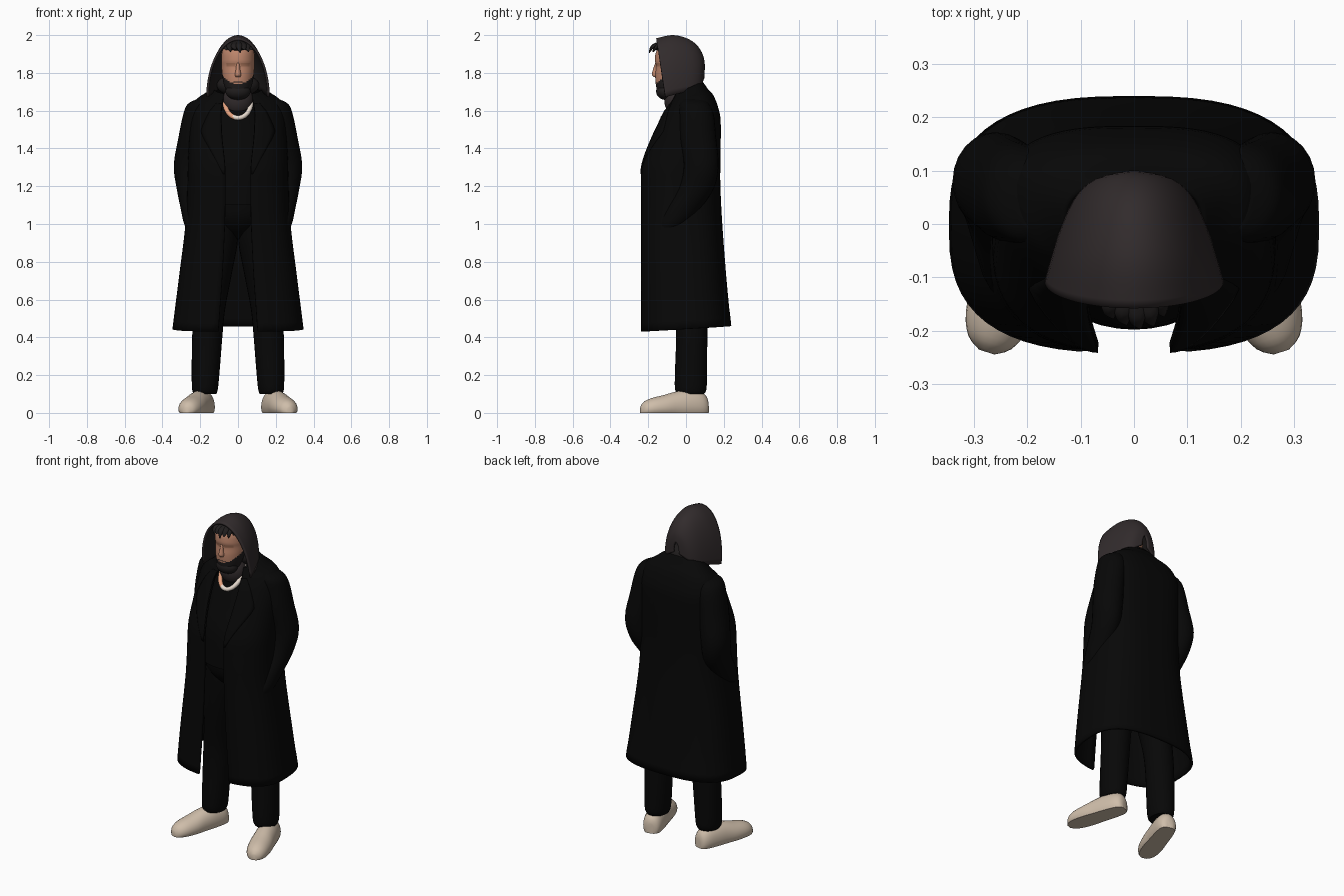
import bpy, bmesh, math
from math import sin, cos, pi
from mathutils import Vector

if "Cube" in bpy.data.objects:
    bpy.data.objects.remove(bpy.data.objects["Cube"])


def mat(name, r, g, b):
    m = bpy.data.materials.new(name)
    m.diffuse_color = (r, g, b, 1)
    m.use_nodes = True
    m.node_tree.nodes["Principled BSDF"].inputs["Base Color"].default_value = m.diffuse_color
    return m


BLACK = mat("coat black", .0022, .0022, .0022)
CHARCOAL = mat("hood charcoal", .031, .024, .025)
HAIR = mat("hair black", .014, .012, .012)
SKIN = mat("skin", .52, .24, .15)
SHADE = mat("eye socket brown", .38, .17, .10)
NECK = mat("neck skin light", .78, .36, .21)
CREAM = mat("necklace cream", .85, .75, .66)
BEIGE = mat("shoe beige", .62, .51, .40)


def smooth(rows, n):
    """Catmull-Rom resampling of keyed rows, n steps per span."""
    out = []
    for i in range(len(rows) - 1):
        p0, p1, p2 = rows[max(i - 1, 0)], rows[i], rows[i + 1]
        p3 = rows[min(i + 2, len(rows) - 1)]
        for k in range(n):
            t = k / n
            out.append([.5 * (2 * b + (c - a) * t + (2 * a - 5 * b + 4 * c - d) * t * t
                              + (3 * b - a - 3 * c + d) * t ** 3)
                        for a, b, c, d in zip(p0, p1, p2, p3)])
    return out + [list(rows[-1])]


def finish(o, mats, mirror=False, thick=0, lining=0, angle=50):
    bpy.context.collection.objects.link(o)
    for m in mats:
        o.data.materials.append(m)
    if thick:
        s = o.modifiers.new("thickness", 'SOLIDIFY')
        s.thickness, s.offset, s.material_offset = thick, -1, lining
    if mirror:
        o.modifiers.new("mirror", 'MIRROR')
    bpy.ops.object.select_all(action='DESELECT')
    o.select_set(True)
    bpy.context.view_layer.objects.active = o
    bpy.ops.object.shade_smooth_by_angle(angle=math.radians(angle))
    return o


def loft(name, rings, mats, closed=True, cap=True, rule=None, **kw):
    bm = bmesh.new()
    vs = [[bm.verts.new(p) for p in r] for r in rings]
    n = len(rings[0])
    for a, b in zip(vs, vs[1:]):
        for j in range(n if closed else n - 1):
            k = (j + 1) % n
            bm.faces.new((a[j], a[k], b[k], b[j]))
    if closed and cap:
        bm.faces.new(vs[0])
        bm.faces.new(vs[-1])
    bmesh.ops.remove_doubles(bm, verts=bm.verts, dist=1e-5)
    bmesh.ops.recalc_face_normals(bm, faces=bm.faces)
    if rule:
        for f in bm.faces:
            f.material_index = rule(f.calc_center_median())
    me = bpy.data.meshes.new(name)
    bm.to_mesh(me)
    bm.free()
    return finish(bpy.data.objects.new(name, me), mats, **kw)


def tube(name, rows, mats, n=24, steps=4, **kw):
    """Horizontal elliptical rings: x, y, z, rx, ry."""
    rings = [[(x + rx * cos(2 * pi * j / n), y + ry * sin(2 * pi * j / n), z) for j in range(n)]
             for x, y, z, rx, ry in smooth(rows, steps)]
    return loft(name, rings, mats, **kw)


def ball(name, c, r, mats, rule=None, u=32, v=24):
    rings = [[(c[0] + r[0] * sin(a) * cos(2 * pi * j / u), c[1] + r[1] * sin(a) * sin(2 * pi * j / u),
               c[2] + r[2] * cos(a)) for j in range(u)] for a in [pi * i / v for i in range(1, v)]]
    return loft(name, rings, mats, rule=rule)


# Coat: open-fronted shell; z, half width, front y, back y, half gap, front and back squareness
COAT = smooth([(.445, .347, -.242, .24, .105, 2.8, 2.7), (.7, .315, -.24, .215, .085, 2.8, 2.7),
               (1.0, .278, -.24, .192, .07, 2.7, 2.7), (1.2, .268, -.24, .182, .068, 2.6, 2.8),
               (1.32, .265, -.234, .182, .07, 2.5, 2.9), (1.46, .258, -.185, .184, .085, 2.3, 2.9),
               (1.58, .25, -.13, .18, .09, 2.1, 2.9), (1.645, .225, -.097, .15, .085, 2.1, 2.7),
               (1.68, .175, -.08, .115, .08, 2.2, 2.4), (1.715, .13, -.065, .088, .075, 2.2, 2.2)], 4)


def coat_ring(z, a, f, b, g, ef, eb, n=56):
    t0 = -math.acos((g / a) ** (ef / 2))
    t1 = pi - t0
    ring = []
    for j in range(n + 1):
        t = t0 + (t1 - t0) * j / n
        c, s = cos(t), sin(t)
        e = ef if s < 0 else eb
        x = a * math.copysign(abs(c) ** (2 / e), c)
        y = (f + b) / 2 + (b - f) / 2 * math.copysign(abs(s) ** (2 / e), s)
        tilt = .06 * y if z < .5 else .45 * y * max(0, (z - 1.6) / .115)
        ring.append((x, y, z + tilt))
    return ring


loft("coat", [coat_ring(*r) for r in COAT], [BLACK], closed=False, thick=.014)

# Lapels: thin notched flaps lying on the coat front
rows = []
for z, a, f, b, g, e, _ in COAT:
    if 1.24 < z < 1.66:
        k = (z - 1.24) / .4
        w = .11 * min(k / .6, 1) if k < .65 else .11 - .2 * (k - .65)
        row = []
        for i in range(6):
            x = g + w * i / 5
            y = (f + b) / 2 - (b - f) / 2 * (1 - (x / a) ** e) ** (1 / e)
            row.append((x, y - .004, z + .45 * y * max(0, (z - 1.6) / .115)))
        rows.append(row)
loft("lapel", rows, [BLACK], closed=False, thick=.006, mirror=True)

# Sleeves, bent at the elbow with the cuffs going into the pockets
tube("sleeve", [(.185, .04, 1.662, .03, .05), (.2, .045, 1.635, .066, .078), (.212, .055, 1.58, .078, .092),
                (.235, .063, 1.46, .08, .096), (.26, .08, 1.31, .08, .092), (.252, .055, 1.19, .073, .093),
                (.24, -.015, 1.08, .063, .09), (.228, -.07, 1.0, .057, .075),
                (.215, -.1, .95, .04, .05)], [BLACK], mirror=True)

# Shirt with a straight hem
tube("shirt", [(0, -.03, 1.1, .2, .168), (0, -.025, 1.3, .2, .165), (0, .01, 1.46, .19, .15),
               (0, .02, 1.58, .15, .12), (0, .01, 1.64, .1, .1)], [BLACK], n=40)

# Trousers: hips and two legs
tube("trouser_hips", [(0, -.02, 1.14, .185, .155), (0, -.015, 1.04, .18, .145),
                      (0, 0, .97, .12, .11), (0, 0, .92, .03, .04)], [BLACK], n=32)
tube("trouser_leg", [(.095, -.005, 1.05, .085, .125), (.1, 0, .92, .1, .12), (.122, .01, .75, .092, .11),
                     (.15, .025, .55, .082, .09), (.163, .03, .4, .08, .083), (.172, .026, .2, .073, .085),
                     (.175, .025, .125, .068, .083), (.175, .025, .1, .06, .07)], [BLACK], mirror=True)

# Shoes: domed sections from heel to toe, turned outward
heel, toe = Vector((.163, .115, 0)), Vector((.276, -.24, 0))
along = toe - heel
side = Vector((-along.y, along.x, 0)).normalized()
rings = []
for u, w, h in smooth([(0, .02, .06), (.03, .042, .09), (.12, .056, .115), (.3, .062, .122),
                       (.48, .064, .112), (.66, .067, .094), (.84, .06, .078),
                       (.95, .042, .058), (1, .015, .032)], 3):
    ring = []
    for j in range(24):
        t = 2 * pi * j / 24
        p = heel + along * u + side * (w * cos(t))
        p.z = max(0, .3 * h + .7 * h * sin(t))
        ring.append(p)
    rings.append(ring)
loft("shoe", rings, [BEIGE], mirror=True)

# Hood: arches from front rim to back; top y, bottom y, top z, bottom z, half width
rings = []
for yt, yb, zt, zb, w in smooth([(-.158, -.108, 1.983, 1.672, .168), (-.075, -.06, 2.0, 1.685, .155),
                                 (.0, .0, 1.985, 1.7, .135), (.055, .05, 1.95, 1.715, .11),
                                 (.09, .082, 1.895, 1.74, .075), (.1, .098, 1.84, 1.775, .02)], 4):
    rings.append([(w * cos(pi * j / 32), yb + (yt - yb) * sin(pi * j / 32),
                   zb + (zt - zb) * sin(pi * j / 32)) for j in range(33)])
loft("hood", rings, [CHARCOAL, HAIR], closed=False, thick=.012, lining=1)
ball("neck_wrap", (0, -.045, 1.655), (.08, .07, .085), [CHARCOAL])
ball("hood_base", (0, .015, 1.735), (.112, .072, .06), [HAIR])


# Head: skin, with a bearded jaw line and darker eye sockets
def face_rule(p):
    if p.z < 1.738 + 8 * p.x * p.x:
        return 1
    return 2 if abs(p.z - 1.842) < .01 and .018 < abs(p.x) < .06 else 0


tube("head", [(0, -.095, 1.672, .03, .03), (0, -.09, 1.69, .055, .058), (0, -.08, 1.74, .075, .08),
              (0, -.07, 1.79, .084, .093), (0, -.065, 1.835, .087, .094), (0, -.065, 1.87, .088, .1),
              (0, -.06, 1.92, .082, .095), (0, -.055, 1.965, .05, .06)],
     [SKIN, HAIR, SHADE], n=40, steps=6, rule=face_rule)
tube("nose", [(0, -.15, 1.855, .009, .012), (0, -.158, 1.82, .011, .016),
              (0, -.16, 1.79, .017, .021), (0, -.155, 1.777, .012, .014)], [SKIN], n=16)
ball("beard", (0, -.108, 1.702), (.066, .05, .045), [HAIR])
ball("moustache", (0, -.148, 1.752), (.034, .014, .008), [HAIR], u=16, v=10)

# Hair: cap and a ragged fringe of locks
ball("hair_cap", (0, -.085, 1.938), (.074, .082, .036), [HAIR])
for i, (x, drop, out) in enumerate([(-.066, .045, .145), (-.045, .055, .176), (-.02, .042, .188),
                                    (.006, .06, .195), (.03, .045, .19), (.05, .055, .172),
                                    (.066, .045, .145)]):
    tube(f"hair_lock_{i + 1}", [(x * .6, -out + .065, 1.965, .01, .015),
                                (x * .9, -out + .035, 1.952, .018, .018),
                                (x, -out + .014, 1.932, .014, .011),
                                (x + .006, -out, 1.965 - drop, .002, .002)], [HAIR], n=10)

# Necklace: tilted ring, lying on skin at one side
rings = []
for i in range(48):
    t = 2 * pi * i / 48
    c = Vector((.068 * cos(t), -.055 + .068 * sin(t), 1.642 + .08 * sin(t)))
    out = Vector((cos(t), .67 * sin(t), .74 * sin(t)))
    up = Vector((0, -.74, .67))
    rings.append([c + .013 * (out * cos(2 * pi * j / 10) + up * sin(2 * pi * j / 10)) for j in range(10)])
loft("necklace", rings + [rings[0]], [CREAM, NECK], cap=False, rule=lambda p: int(p.x < -.025))
